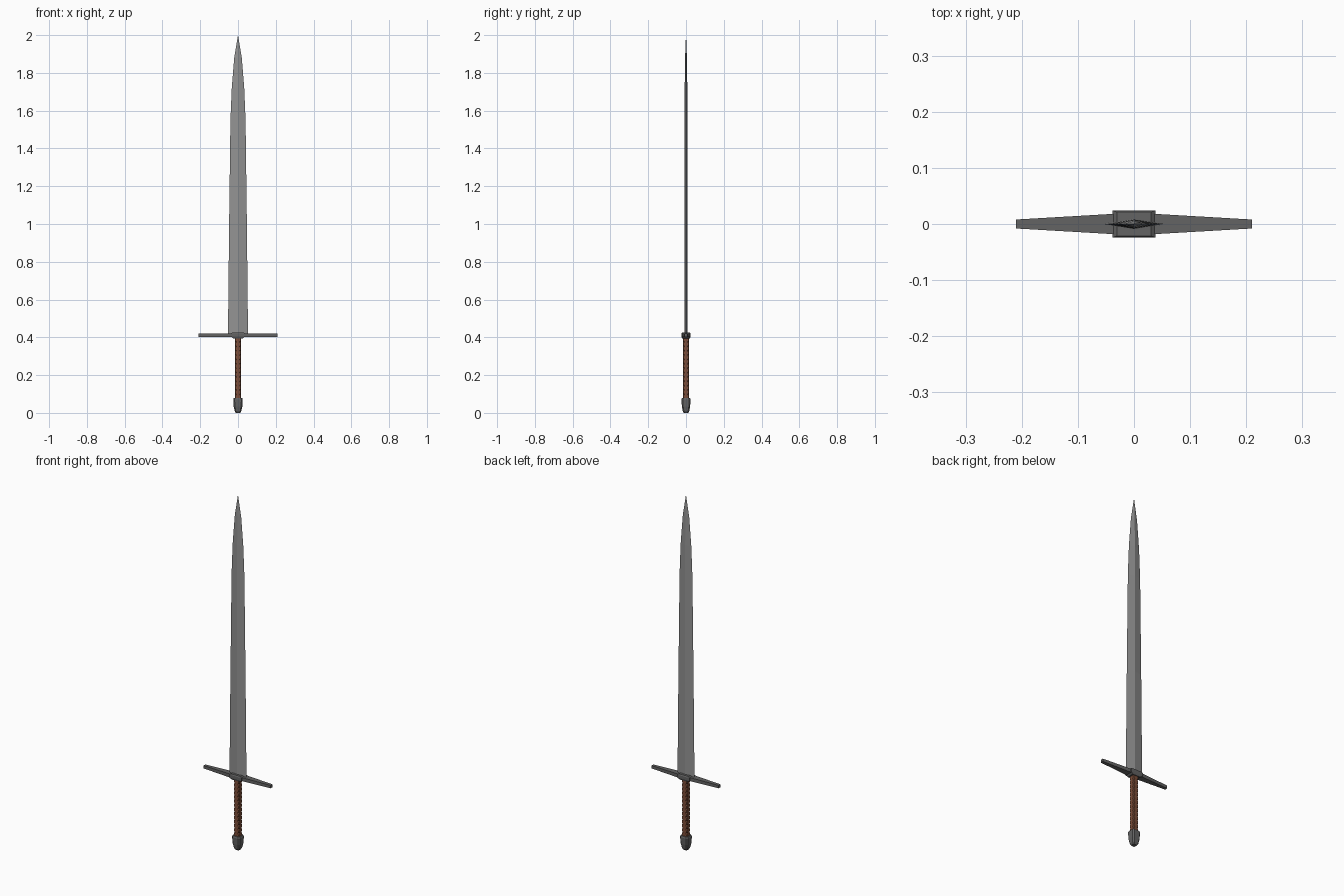
import bpy

if "Cube" in bpy.data.objects:
    bpy.data.objects.remove(bpy.data.objects["Cube"])


def material(name, rgb):
    m = bpy.data.materials.new(name)
    m.diffuse_color = (*rgb, 1)
    m.use_nodes = True
    m.node_tree.nodes["Principled BSDF"].inputs["Base Color"].default_value = m.diffuse_color
    return m


steel = material("blade steel", (0.29, 0.29, 0.29))
iron = material("dark iron", (0.125, 0.125, 0.125))
leather = material("brown leather", (0.20, 0.075, 0.04))


def loft(name, rings, mat):
    """Skin equal-sized rings of points and cap both ends."""
    n = len(rings[0])
    verts = [p for r in rings for p in r]
    faces = [(i * n + j, i * n + (j + 1) % n, (i + 1) * n + (j + 1) % n, (i + 1) * n + j)
             for i in range(len(rings) - 1) for j in range(n)]
    faces.append(tuple(reversed(range(n))))
    faces.append(tuple(range(len(verts) - n, len(verts))))
    me = bpy.data.meshes.new(name)
    me.from_pydata(verts, [], faces)
    me.materials.append(mat)
    ob = bpy.data.objects.new(name, me)
    bpy.context.collection.objects.link(ob)
    return ob


def chamfered(w, d, c, z):
    """Chamfered rectangle ring: half sizes w, d and corner cut c."""
    return [(w, -d + c, z), (w, d - c, z), (w - c, d, z), (-w + c, d, z),
            (-w, d - c, z), (-w, -d + c, z), (-w + c, -d, z), (w - c, -d, z)]


def rect(w, d, z):
    return [(w, -d, z), (w, d, z), (-w, d, z), (-w, -d, z)]


# Blade: diamond section narrowing to a point
profile = [(0.415, 0.053, 0.009), (1.00, 0.047, 0.0085), (1.55, 0.040, 0.008),
           (1.72, 0.033, 0.007), (1.88, 0.020, 0.005), (1.995, 0.001, 0.0005)]
loft("blade", [[(w, 0, z), (0, t, z), (-w, 0, z), (0, -t, z)] for z, w, t in profile] +
     [[(0.0003, 0, 2), (0, 0.0003, 2), (-0.0003, 0, 2), (0, -0.0003, 2)]], steel)

# Crossguard: bar tapering in depth towards both ends
guard = []
for x, d, h in [(-0.21, 0.008, 0.008), (-0.038, 0.018, 0.010),
                (0.038, 0.018, 0.010), (0.21, 0.008, 0.008)]:
    guard.append([(x, -d, 0.411 - h), (x, d, 0.411 - h), (x, d, 0.411 + h), (x, -d, 0.411 + h)])
loft("crossguard", guard, iron)

# Block at the centre of the guard
loft("guard_block", [rect(0.024, 0.020, 0.394), rect(0.038, 0.024, 0.404),
                     rect(0.038, 0.024, 0.420), rect(0.030, 0.021, 0.426)], iron)

# Grip: square bar with wrapped ridges notching its corners
ribs, z0, z1 = 14, 0.075, 0.398
step = (z1 - z0) / ribs
grip = []
for i in range(ribs):
    z = z0 + i * step
    for f, c in ((0, 0.009), (0.3, 0.003), (0.7, 0.003)):
        grip.append(chamfered(0.0165, 0.0155, c, z + f * step))
grip.append(chamfered(0.0165, 0.0155, 0.009, z1))
loft("grip", grip, leather)

# Pommel: chamfered block narrowing downwards
loft("pommel", [chamfered(w, w * 0.96, c, z) for z, w, c in
                [(0, 0.012, 0.004), (0.010, 0.018, 0.006), (0.035, 0.023, 0.007),
                 (0.072, 0.025, 0.007), (0.080, 0.022, 0.007)]], iron)
